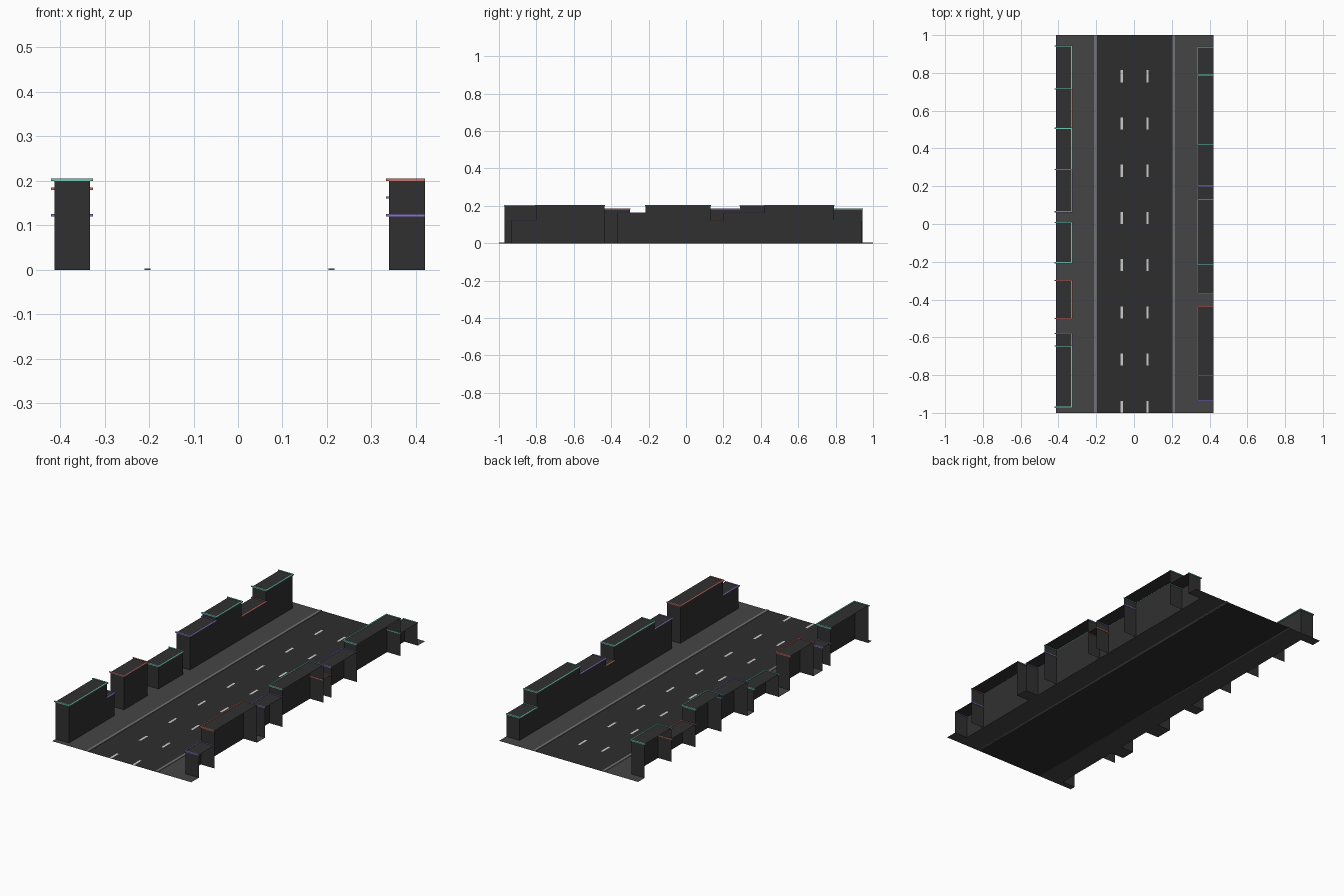
import bpy, bmesh

if "Cube" in bpy.data.objects:
    bpy.data.objects.remove(bpy.data.objects["Cube"])

CX = 0.0035                                  # street axis
WALL, EDGE, CURB, STRIP = 0.3365, 0.4165, 0.207, 0.007


def material(name, rgb):
    m = bpy.data.materials.new(name)
    m.diffuse_color = (*rgb, 1)
    m.use_nodes = True
    m.node_tree.nodes["Principled BSDF"].inputs["Base Color"].default_value = m.diffuse_color
    return m


MATS = {
    "asphalt": material("asphalt", (0.027, 0.027, 0.027)),
    "paving": material("paving", (0.06, 0.06, 0.06)),
    "curb": material("curb", (0.17, 0.17, 0.17)),
    "paint": material("paint", (0.55, 0.55, 0.55)),
    "facade": material("facade", (0.03, 0.03, 0.03)),
    "green": material("green", (0.16, 0.58, 0.46)),
    "red": material("red", (0.58, 0.16, 0.14)),
    "purple": material("purple", (0.25, 0.18, 0.58)),
}


def quad(bm, pts):
    bm.faces.new([bm.verts.new(p) for p in pts])


def flat(bm, x0, x1, y0, y1, z=0.0):
    x0, x1 = sorted((x0, x1))
    quad(bm, [(x0, y0, z), (x1, y0, z), (x1, y1, z), (x0, y1, z)])


def box(bm, x0, x1, y0, y1, z0, z1):
    verts = bmesh.ops.create_cube(bm, size=1)["verts"]
    bmesh.ops.scale(bm, vec=(abs(x1 - x0), y1 - y0, z1 - z0), verts=verts)
    bmesh.ops.translate(bm, vec=((x0 + x1) / 2, (y0 + y1) / 2, (z0 + z1) / 2), verts=verts)


def finish(bm, name, mat):
    mesh = bpy.data.meshes.new(name)
    bm.to_mesh(mesh)
    bm.free()
    mesh.materials.append(MATS[mat])
    ob = bpy.data.objects.new(name, mesh)
    bpy.context.collection.objects.link(ob)


# Each building: y start, y end, height, trim colour
ROWS = {
    "left": (-1, [
        (-0.97, -0.645, 0.203, "green"), (-0.645, -0.58, 0.123, "purple"),
        (-0.50, -0.30, 0.183, "red"), (-0.205, 0.007, 0.123, "green"),
        (0.065, 0.288, 0.183, "purple"), (0.288, 0.507, 0.203, "green"),
        (0.507, 0.715, 0.123, "red"), (0.715, 0.943, 0.183, "green")]),
    "right": (1, [
        (-0.935, -0.803, 0.123, "purple"), (-0.803, -0.437, 0.203, "red"),
        (-0.367, -0.217, 0.163, "purple"), (-0.217, 0.13, 0.203, "green"),
        (0.13, 0.20, 0.123, "red"), (0.20, 0.42, 0.163, "purple"),
        (0.42, 0.79, 0.203, "green"), (0.79, 0.938, 0.123, "green")]),
}

# Road surface
bm = bmesh.new()
flat(bm, CX - CURB, CX + CURB, -1, 1)
finish(bm, "road", "asphalt")

# Two rows of lane dashes
bm = bmesh.new()
for s in (-1, 1):
    for k in range(8):
        x, y = CX + s * 0.0685, -1 + 0.25 * k
        flat(bm, x - 0.006, x + 0.006, y, y + 0.064, 0.001)
finish(bm, "lane_dashes", "paint")

for side, (s, row) in ROWS.items():
    wall, edge = CX + s * WALL, CX + s * EDGE

    # Curb
    bm = bmesh.new()
    box(bm, CX + s * (CURB - 0.007), CX + s * (CURB + 0.007), -1, 1, 0, 0.003)
    finish(bm, f"curb_{side}", "curb")

    # Sidewalk, reaching outward only where no building stands
    bm = bmesh.new()
    flat(bm, CX + s * CURB, wall, -1, 1)
    y = -1
    for y0, y1 in [(b[0], b[1]) for b in row] + [(1, 1)]:
        if y0 - y > 0.001:
            flat(bm, wall, edge, y, y0)
        y = y1
    finish(bm, f"sidewalk_{side}", "paving")

    for i, (y0, y1, h, colour) in enumerate(row, 1):
        # Building shell: street wall, two end walls and roof, open behind
        bm = bmesh.new()
        quad(bm, [(wall, y0, 0), (wall, y1, 0), (wall, y1, h), (wall, y0, h)])
        for ye in (y0, y1):
            quad(bm, [(wall, ye, 0), (edge, ye, 0), (edge, ye, h), (wall, ye, h)])
        flat(bm, wall, edge, y0, y1, h)
        bmesh.ops.remove_doubles(bm, verts=bm.verts, dist=1e-5)
        bmesh.ops.recalc_face_normals(bm, faces=bm.faces)
        finish(bm, f"building_{side}_{i}", "facade")

        # Roof trim along the street and both ends
        bm = bmesh.new()
        front = wall - s * STRIP
        back = edge + (s * STRIP if s < 0 else 0)
        z0, z1 = h - 0.003, h + 0.002
        box(bm, front, wall, y0, y1, z0, z1)
        for ye in (y0, y1):
            box(bm, front, back, ye - 0.003, ye + 0.003, z0, z1)
        finish(bm, f"roof_trim_{side}_{i}", colour)
